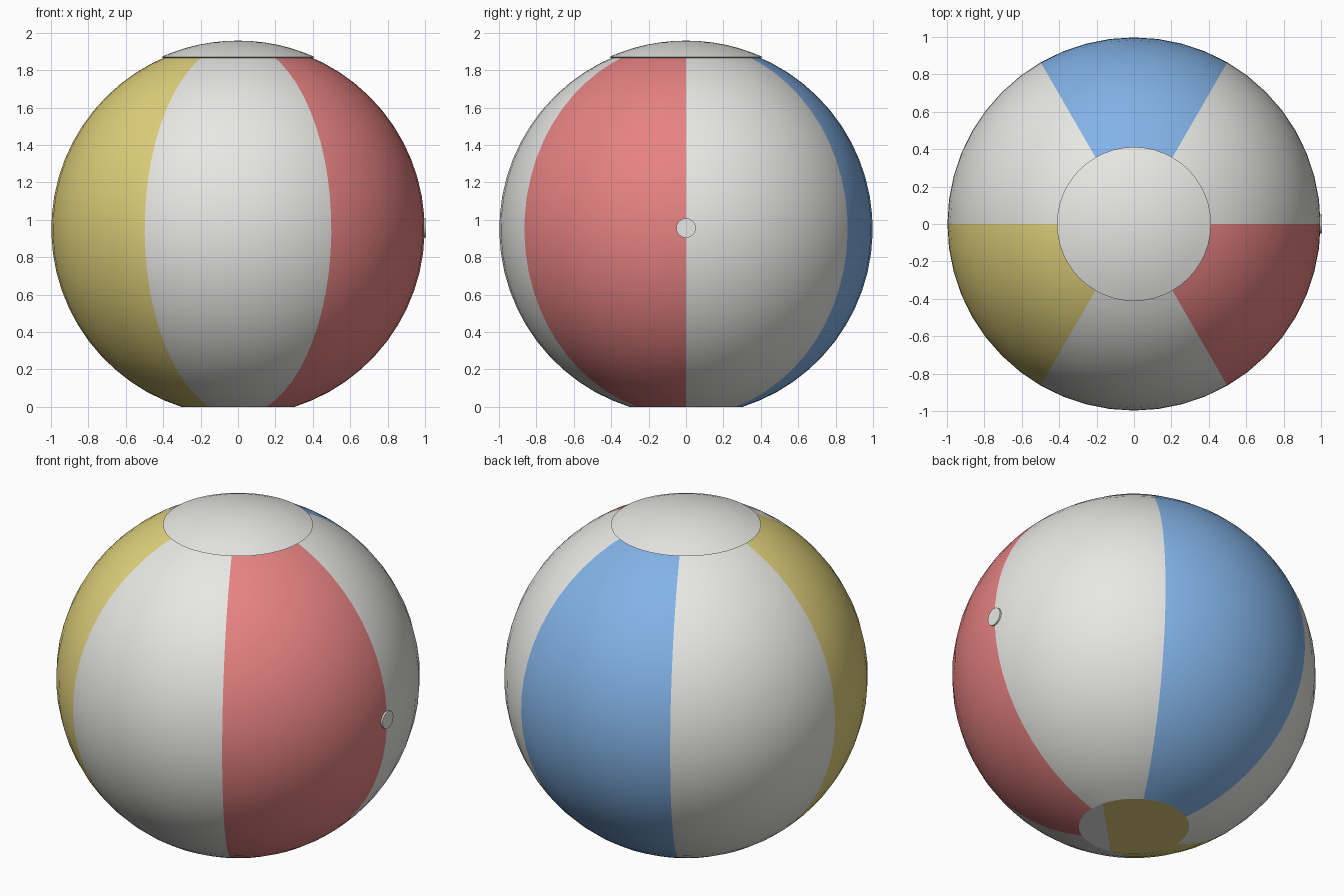
import bpy
import bmesh
from math import sin, cos, asin, acos, radians, degrees, pi

if "Cube" in bpy.data.objects:
    bpy.data.objects.remove(bpy.data.objects["Cube"], do_unlink=True)

SEGMENTS = 48
CENTRE_Z = 0.951
RADIUS = 0.998
CAP_RADIUS = 1.007


def material(name, colour):
    mat = bpy.data.materials.new(name)
    mat.use_nodes = True
    mat.diffuse_color = (*colour, 1)
    mat.node_tree.nodes["Principled BSDF"].inputs["Base Color"].default_value = (*colour, 1)
    return mat


WHITE = material("white", (0.8, 0.8, 0.78))
RED = material("red", (0.82, 0.23, 0.23))
BLUE = material("blue", (0.23, 0.46, 0.82))
YELLOW = material("yellow", (0.75, 0.64, 0.2))


def finish(bm, name, mats):
    bmesh.ops.recalc_face_normals(bm, faces=bm.faces)
    mesh = bpy.data.meshes.new(name)
    bm.to_mesh(mesh)
    bm.free()
    for mat in mats:
        mesh.materials.append(mat)
    obj = bpy.data.objects.new(name, mesh)
    bpy.context.collection.objects.link(obj)
    bpy.ops.object.select_all(action="DESELECT")
    obj.select_set(True)
    bpy.context.view_layer.objects.active = obj
    bpy.ops.object.shade_smooth_by_angle(angle=radians(20))
    return obj


def lathe(bm, profile, pick=lambda sector: 0):
    """Turn (radius, z) points about z; pick gives the colour slot of each 60 degree panel."""
    rings = []
    for r, z in profile:
        rings.append([bm.verts.new((r * cos(2 * pi * i / SEGMENTS), r * sin(2 * pi * i / SEGMENTS), z))
                      for i in range(SEGMENTS)])
    for low, high in zip(rings, rings[1:]):
        for i in range(SEGMENTS):
            j = (i + 1) % SEGMENTS
            face = bm.faces.new((low[i], low[j], high[j], high[i]))
            face.material_index = pick(i * 6 // SEGMENTS)
    return rings


# Ball: six panels, with every second one coloured
panel_slots = (0, 2, 0, 3, 0, 1)
low_angle, high_angle = -asin(CENTRE_Z / RADIUS), radians(69)
steps = 24
angles = [low_angle + (high_angle - low_angle) * k / steps for k in range(steps + 1)]
bm = bmesh.new()
rings = lathe(bm, [(RADIUS * cos(a), CENTRE_Z + RADIUS * sin(a)) for a in angles],
              lambda sector: panel_slots[sector])

# Flat base: a white segment beside a yellow remainder
base = rings[0]
start, end = 2, 34
bm.faces.new(base[start:end + 1]).material_index = 3
bm.faces.new(base[end:] + base[:start + 1]).material_index = 0
finish(bm, "ball_panels", (WHITE, RED, BLUE, YELLOW))

# Top cap: a thin dome just proud of the ball
edge = acos((1.87 - CENTRE_Z) / CAP_RADIUS)
dome = [(CAP_RADIUS * sin(edge * k / 6), CENTRE_Z + CAP_RADIUS * cos(edge * k / 6))
        for k in range(6, 0, -1)]
bm = bmesh.new()
rings = lathe(bm, [(0.395, 1.865)] + dome)
pole = bm.verts.new((0, 0, CENTRE_Z + CAP_RADIUS))
for i in range(SEGMENTS):
    bm.faces.new((rings[-1][i], rings[-1][(i + 1) % SEGMENTS], pole))
finish(bm, "top_cap", (WHITE,))

# Air valve: a small disc on the side
bm = bmesh.new()
bmesh.ops.create_cone(bm, cap_ends=True, segments=24, radius1=0.052, radius2=0.052, depth=0.03)
valve = finish(bm, "air_valve", (WHITE,))
valve.rotation_euler = (0, pi / 2, 0)
valve.location = (0.989, 0, CENTRE_Z + 0.005)
